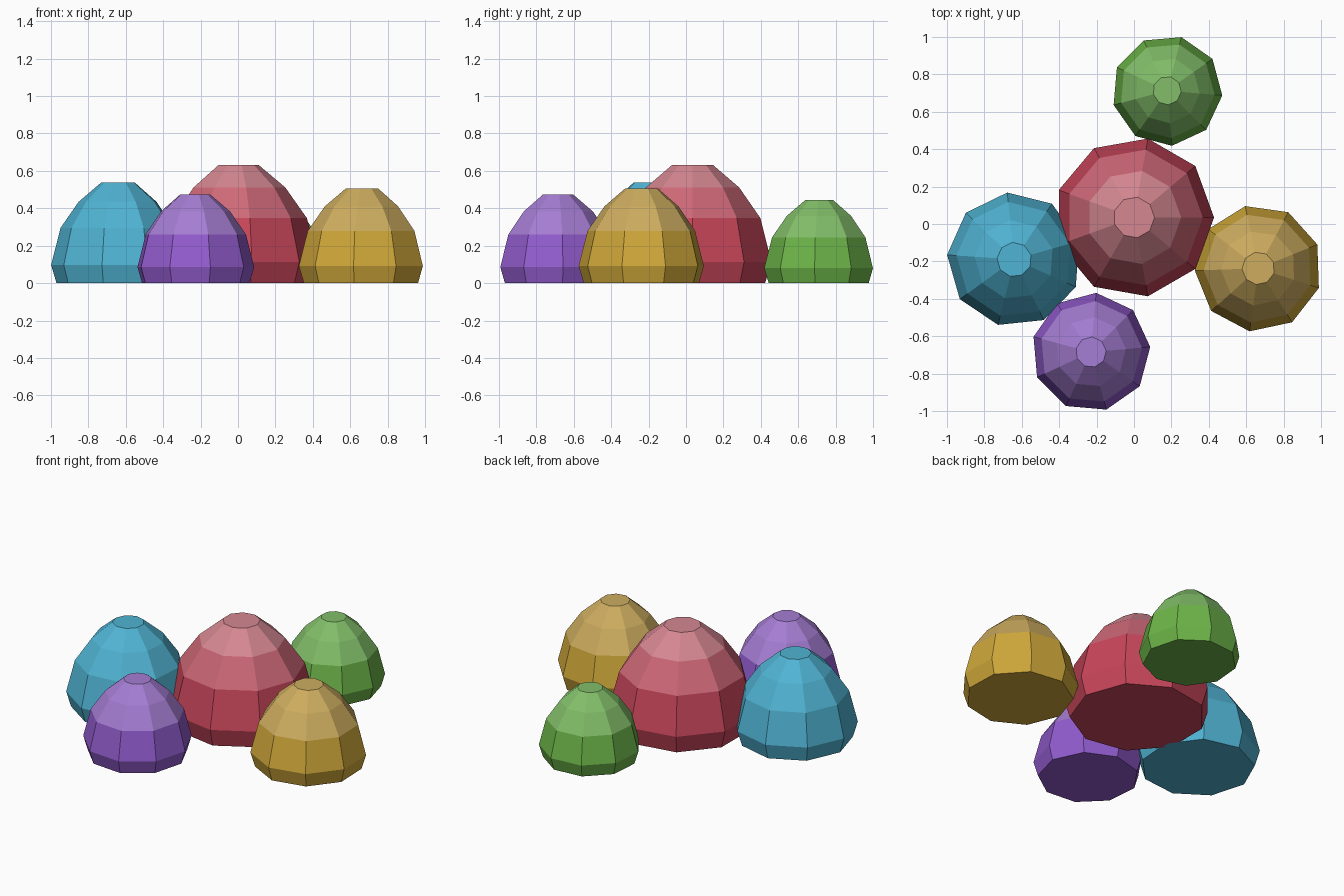
import bpy, bmesh, math

cube = bpy.data.objects.get("Cube")
if cube:
    bpy.data.objects.remove(cube, do_unlink=True)

SIDES = 9
# Dome profile: radius and height, both as fractions of the full size
PROFILE = [(0.92, 0), (1, 0.18), (0.86, 0.55), (0.59, 0.81), (0.257, 1)]


def linear(c):
    c /= 255
    return c / 12.92 if c <= 0.04045 else ((c + 0.055) / 1.055) ** 2.4


def material(name, rgb):
    mat = bpy.data.materials.new(name)
    mat.use_nodes = True
    colour = [linear(c) for c in rgb] + [1]
    mat.diffuse_color = colour
    bsdf = next(n for n in mat.node_tree.nodes if n.type == "BSDF_PRINCIPLED")
    bsdf.inputs["Base Color"].default_value = colour
    return mat


def dome(name, centre, radius, height, turn, mats, bands):
    """Faceted dome; bands gives the material slot of each profile band."""
    bm = bmesh.new()
    rings = []
    for r, z in PROFILE:
        angles = [math.radians(turn) + math.tau * i / SIDES for i in range(SIDES)]
        rings.append([bm.verts.new((radius * r * math.cos(a),
                                    radius * r * math.sin(a), height * z))
                      for a in angles])
    for band, (low, high) in enumerate(zip(rings, rings[1:])):
        for i in range(SIDES):
            j = (i + 1) % SIDES
            face = bm.faces.new((low[i], low[j], high[j], high[i]))
            face.material_index = bands[band]
    # Flat underside and cap
    bm.faces.new(rings[0][::-1])
    bm.faces.new(rings[-1]).material_index = bands[-1]
    mesh = bpy.data.meshes.new(name)
    bm.to_mesh(mesh)
    bm.free()
    for mat in mats:
        mesh.materials.append(mat)
    obj = bpy.data.objects.new(name, mesh)
    obj.location = (*centre, 0)
    bpy.context.collection.objects.link(obj)


# Colours, from the base of each dome to its tip
red = [material("red", (200, 70, 90)), material("rose", (206, 104, 119)),
       material("pink", (213, 135, 145))]
teal = [material("teal", (80, 180, 212))]
purple = [material("purple", (146, 92, 206)), material("lilac", (165, 125, 211))]
yellow = [material("ochre", (208, 168, 58)), material("pale ochre", (205, 172, 95))]
green = [material("green", (108, 180, 72)), material("pale green", (130, 190, 105))]

two_tone = (0, 0, 1, 1)
dome("centre_dome", (0, 0.035), 0.428, 0.632, 0, red, (0, 0, 1, 2))
dome("right_dome", (-0.64, -0.19), 0.36, 0.537, 16, teal, (0, 0, 0, 0))
dome("front_dome", (-0.23, -0.685), 0.318, 0.474, 5, purple, two_tone)
dome("left_dome", (0.665, -0.237), 0.34, 0.507, 22, yellow, two_tone)
dome("back_dome", (0.177, 0.713), 0.296, 0.444, 35, green, two_tone)
